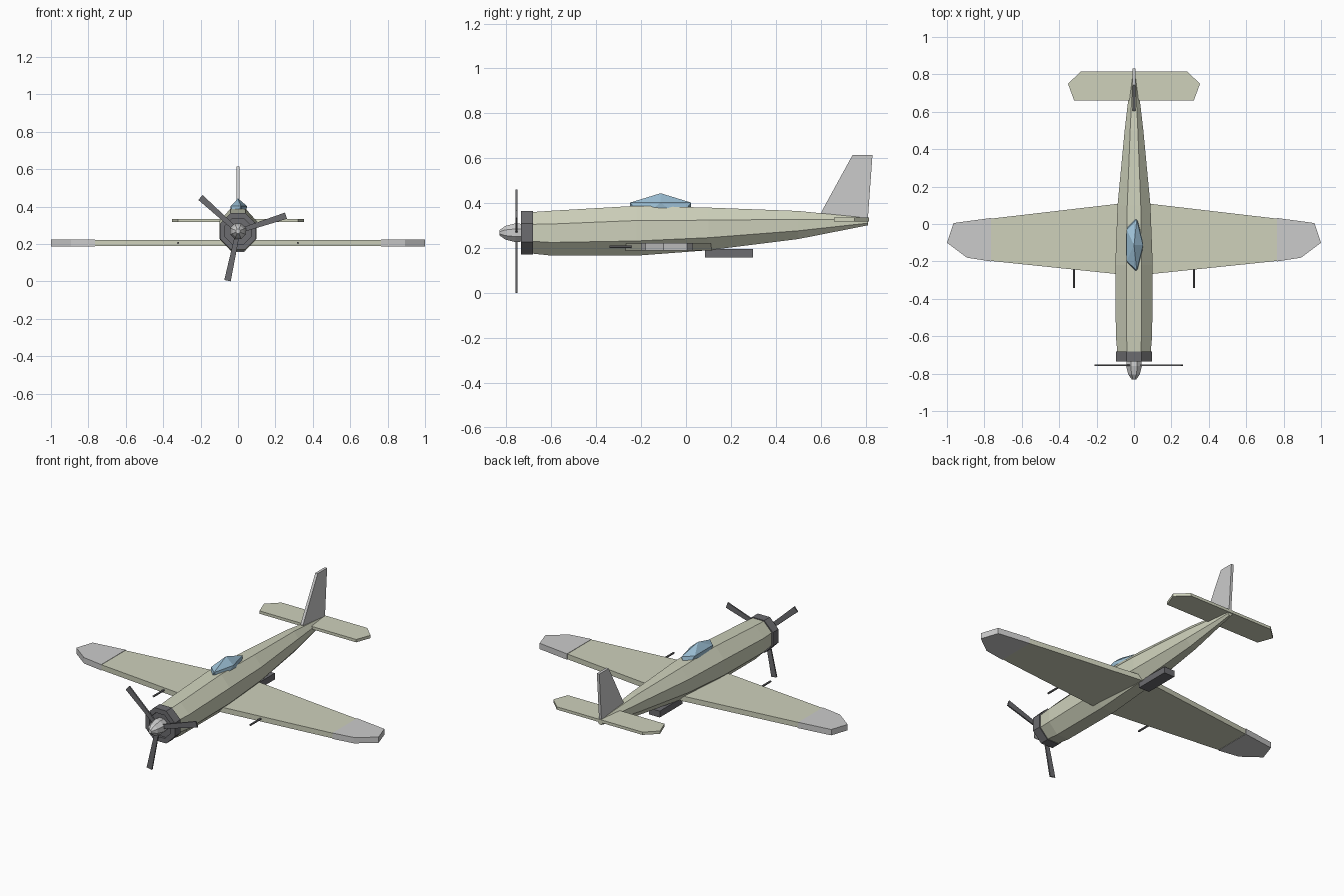
import bpy, bmesh, math

if "Cube" in bpy.data.objects:
    bpy.data.objects.remove(bpy.data.objects["Cube"])


def mat(name, rgb):
    m = bpy.data.materials.new(name)
    m.diffuse_color = (*rgb, 1)
    m.use_nodes = True
    m.node_tree.nodes["Principled BSDF"].inputs["Base Color"].default_value = m.diffuse_color
    return m


olive = mat("olive_paint", (0.62, 0.64, 0.50))
dark = mat("dark_metal", (0.15, 0.15, 0.16))
glass = mat("blue_glass", (0.33, 0.52, 0.66))


def loft(name, rings, material=None, closed=False):
    """Bridge equal-sized rings of points; cap the ends, or join last to first."""
    bm = bmesh.new()
    vs = [[bm.verts.new(p) for p in r] for r in rings]
    n = len(rings[0])
    pairs = list(zip(vs, vs[1:])) + ([(vs[-1], vs[0])] if closed else [])
    for a, b in pairs:
        for i in range(n):
            j = (i + 1) % n
            bm.faces.new((a[i], a[j], b[j], b[i]))
    if not closed:
        bm.faces.new(vs[0])
        bm.faces.new(vs[-1])
    bmesh.ops.recalc_face_normals(bm, faces=bm.faces)
    me = bpy.data.meshes.new(name)
    bm.to_mesh(me)
    bm.free()
    ob = bpy.data.objects.new(name, me)
    bpy.context.collection.objects.link(ob)
    if material:
        me.materials.append(material)
    return ob


def prism(name, pts, axis, lo, hi, material=None):
    """Extrude a 2D outline along the given axis from lo to hi."""
    def put(p, d):
        c = list(p)
        c.insert(axis, d)
        return c
    return loft(name, [[put(p, d) for p in pts] for d in (lo, hi)], material)


def mirror(ob):
    ob.modifiers.new("mirror", 'MIRROR')
    return ob


def ring(y, r, n=8, zc=0.268):
    angles = [2 * math.pi * (i + 0.5) / n for i in range(n)]
    return [(r * math.cos(a), y, zc + r * math.sin(a)) for a in angles]


def octagon(y, bottom, top, hw):
    zc, hh = (top + bottom) / 2, (top - bottom) / 2
    unit = [(1, .41), (.41, 1), (-.41, 1), (-1, .41),
            (-1, -.41), (-.41, -1), (.41, -1), (1, -.41)]
    return [(hw * u, y, zc + hh * v) for u, v in unit]


# Fuselage: octagonal sections as y, bottom, top, half width
sections = [(-0.70, .177, .359, .088), (-0.60, .166, .366, .097),
            (-0.22, .166, .388, .100), (0.10, .190, .380, .088),
            (0.50, .240, .365, .050), (0.81, .301, .334, .014)]
loft("fuselage", [octagon(*s) for s in sections], olive)

# Engine cowl ring and recessed face
loft("cowl_ring", [ring(-0.682, .105), ring(-0.736, .105),
                   ring(-0.736, .075), ring(-0.682, .075)], dark, closed=True)
loft("engine_face", [ring(-0.722, .08), ring(-0.69, .08)], dark)

# Spinner
loft("spinner", [ring(y, r) for y, r in
                 ((-0.832, .012), (-0.805, .033), (-0.76, .045), (-0.72, .042))])

# Three propeller blades
for k, deg in enumerate((18, 138, 258)):
    c, s = math.cos(math.radians(deg)), math.sin(math.radians(deg))
    outline = [(0.02, -.012), (0.27, -.0175), (0.27, .0175), (0.02, .012)]
    pts = [(u * c - v * s, .268 + u * s + v * c) for u, v in outline]
    prism(f"propeller_blade_{k + 1}", pts, 1, -0.759, -0.751, dark)

# Canopy: stretched icosahedron
bpy.ops.mesh.primitive_ico_sphere_add(subdivisions=1, radius=1, location=(0, -0.113, .369))
canopy = bpy.context.object
canopy.name = "canopy"
canopy.scale = (.054, .16, .075)
canopy.data.materials.append(glass)

# Wings with separate grey tips
mirror(prism("wing", [(0, -.277), (.77, -.197), (.77, .028), (0, .118)],
             2, .190, .221, olive))
mirror(prism("wing_tip", [(.765, -.2), (.893, -.18), (1, -.1), (.965, .005), (.765, .032)],
             2, .188, .223))

# Wing guns
gun = loft("wing_gun", [[(x + .32, y, z) for x, y, z in ring(y0, .006, 6, .206)]
                        for y0 in (-.342, -.2)], dark)
mirror(gun)

# Belly scoop
prism("belly_scoop", [(-.035, .158), (.035, .158), (.035, .196), (-.035, .196)],
      1, .084, .298, dark)

# Tail surfaces
half = [(.32, .66), (.353, .75), (.283, .816)]
prism("tailplane", half + [(-x, y) for x, y in reversed(half)], 2, .318, .335, olive)
prism("tail_fin", [(.604, .35), (.604, .362), (.742, .614), (.831, .614), (.81, .325)],
      0, -.008, .008)
